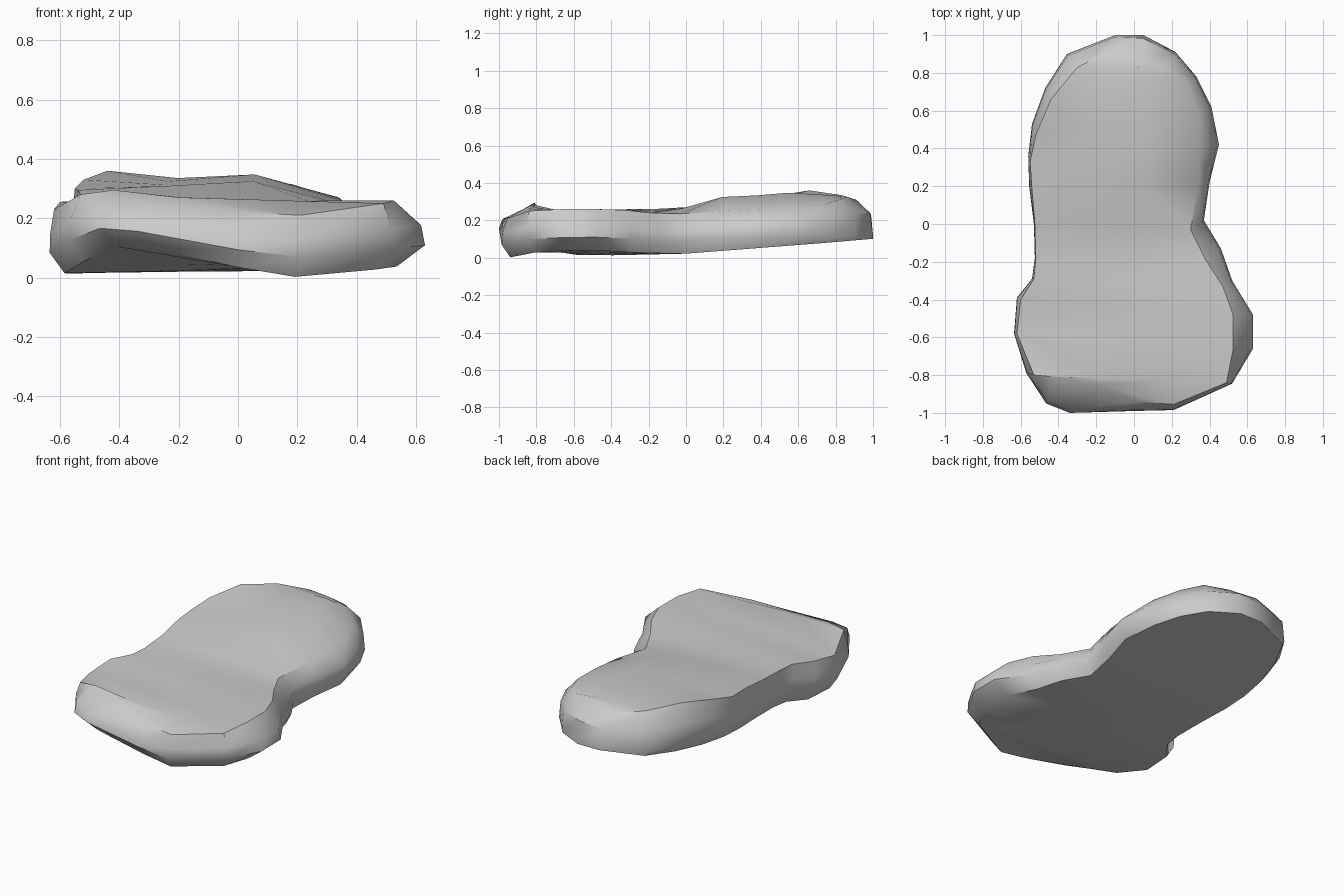
import bpy, bmesh, math

if "Cube" in bpy.data.objects:
    bpy.data.objects.remove(bpy.data.objects["Cube"])

# Rows from back to front: left outer xy, left top xyz, right outer xy, right top xyz
ROWS = [
    (-.10, 1.0, -.14, .91, .31, .05, 1.0, .03, .865, .325),
    (-.355, .90, -.30, .83, .335, .22, .91, .18, .83, .315),
    (-.47, .72, -.44, .66, .36, .33, .78, .28, .74, .285),
    (-.54, .53, -.52, .47, .33, .41, .62, .34, .58, .27),
    (-.56, .36, -.55, .33, .30, .45, .42, .35, .40, .26),
    (-.555, .20, -.54, .18, .295, .40, .22, .34, .20, .25),
    (-.53, .00, -.525, .00, .27, .37, .02, .30, -.03, .235),
    (-.525, -.18, -.52, -.18, .26, .46, -.13, .38, -.19, .24),
    (-.54, -.29, -.53, -.29, .26, .52, -.30, .47, -.33, .255),
    (-.62, -.39, -.60, -.40, .255, .63, -.48, .525, -.48, .26),
    (-.635, -.58, -.62, -.58, .23, .63, -.66, .525, -.66, .26),
    (-.57, -.79, -.53, -.80, .28, .52, -.845, .49, -.84, .25),
    (-.465, -.95, -.42, -.81, .295, .21, -.985, .21, -.955, .21),
    (-.34, -1.0, -.20, -.85, .27, .00, -.99, .02, -.94, .22),
]
N = len(ROWS)


def clamp(v):
    return max(0.0, min(1.0, v))


def under_z(x, y):
    # underside height: rises to the back and at the front left
    keys = [(-1.1, .0), (-.9, .003), (-.45, .012), (0, .022), (.75, .08), (1.1, .11)]
    for (a, za), (b, zb) in zip(keys, keys[1:]):
        if a <= y <= b:
            z = za + (zb - za) * (y - a) / (b - a)
    z += .115 * clamp(1 - abs(x + .36) / .5) * clamp((-y - .55) / .35)
    return z + .1 * max(0, x - .24) * clamp(-y * 2)


def column(ox, oy, tx, ty, tz):
    # one edge profile: bottom, low side, high side, top
    wide = .035 + .06 * clamp((ox - .48) / .12) if ox > 0 else -.05
    inset = wide * min(1, abs(ox) / .4) * clamp((1 - oy) / .4)
    bx, by = ox - inset, oy + .045 * clamp((-oy - .7) / .2)
    bz = under_z(bx, by)
    h = tz - bz
    low = .32 - .24 * clamp((oy - .4) / .5)
    return [(bx, by, bz), (ox, oy, bz + low * h),
            (ox + .12 * (tx - ox), oy + .12 * (ty - oy), bz + .62 * h), (tx, ty, tz)]


bm = bmesh.new()
cols = [column(*r[:5]) for r in ROWS] + [column(*r[5:]) for r in reversed(ROWS)]
rings = [[bm.verts.new(c[k]) for c in cols] for k in range(4)]

# Side wall
for a, b in zip(rings, rings[1:]):
    for i in range(2 * N):
        j = (i + 1) % (2 * N)
        bm.faces.new((a[i], a[j], b[j], b[i]))


def surface(ring, swell):
    # fill a ring with cross strips and two end caps
    left, right = ring[:N], ring[N:][::-1]
    lines = []
    for l, r in list(zip(left, right))[1:N - 2]:
        line = [l]
        for t, amount, end in ((.33, .028, .68), (.67, .06, .88)):
            p = l.co.lerp(r.co, t)
            rise = clamp((p.y + .1) / .28) * clamp((end - p.y) / .35)
            p.z += swell * amount * rise
            line.append(bm.verts.new(p))
        lines.append(line + [r])
    for a, b in zip(lines, lines[1:]):
        for i in range(3):
            bm.faces.new((a[i], b[i], b[i + 1], a[i + 1]))
    bm.faces.new([left[0]] + lines[0] + [right[0]])
    bm.faces.new(lines[-1] + [right[-2], right[-1], left[-1], left[-2]])


surface(rings[3], 1)
surface(rings[0], 0)
bmesh.ops.recalc_face_normals(bm, faces=bm.faces)

# Flat stone
mesh = bpy.data.meshes.new("flat_stone")
bm.to_mesh(mesh)
bm.free()
stone = bpy.data.objects.new("flat_stone", mesh)
bpy.context.collection.objects.link(stone)
bpy.context.view_layer.objects.active = stone
stone.select_set(True)
bpy.ops.object.shade_smooth_by_angle(angle=math.radians(40))
